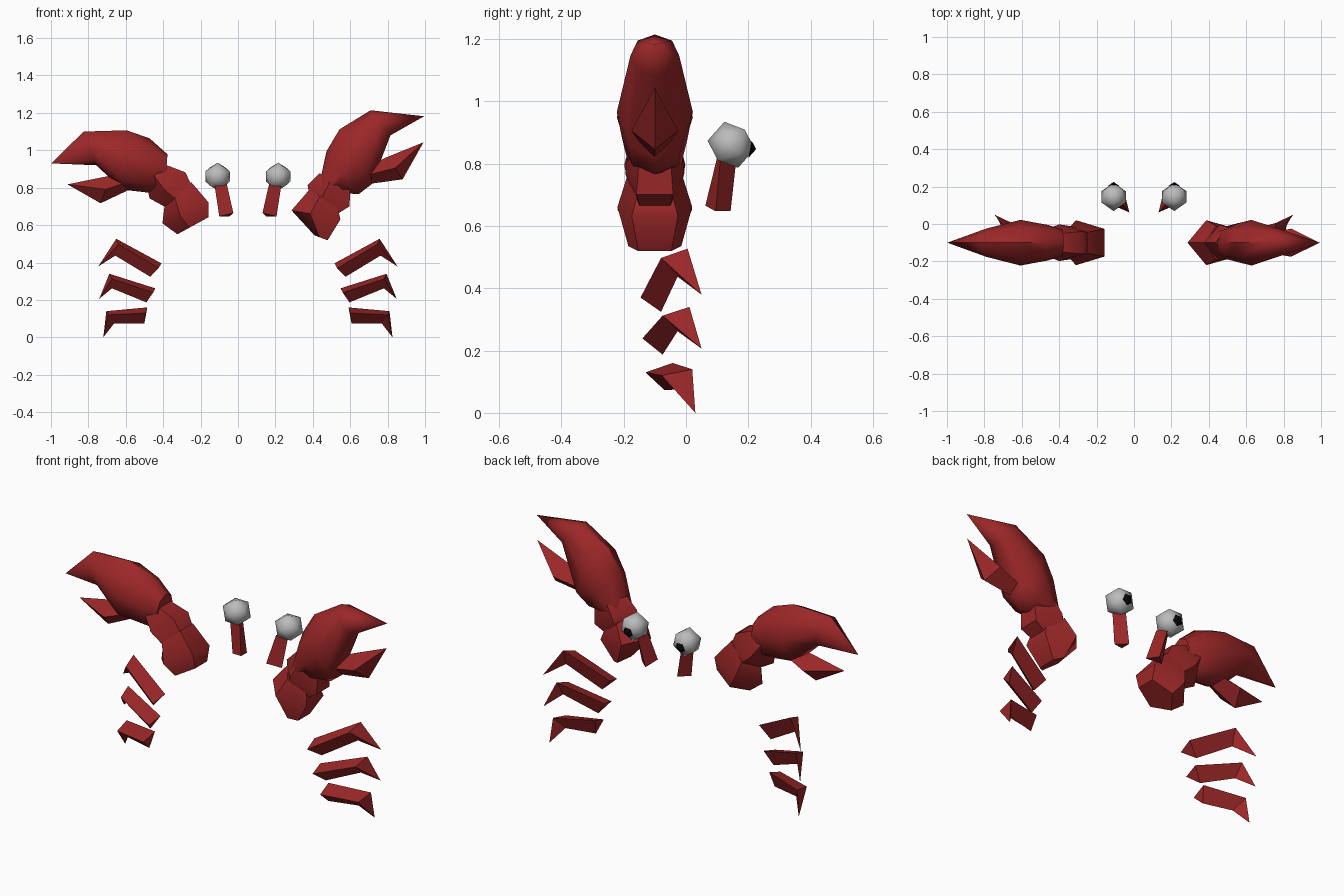
import bpy, bmesh
from math import sin, cos, pi, radians
from mathutils import Vector, Matrix

cube = bpy.data.objects.get("Cube")
if cube:
    bpy.data.objects.remove(cube)

AXIS_X = 0.053    # mirror plane of legs and eyes
CLAW_Y = -0.1     # centre plane of both arms


def material(name, rgb):
    m = bpy.data.materials.new(name)
    m.use_nodes = True
    m.diffuse_color = (*rgb, 1)
    m.node_tree.nodes["Principled BSDF"].inputs["Base Color"].default_value = (*rgb, 1)
    return m


red = material("shell red", (0.33, 0.02, 0.021))
grey = material("eye grey", (0.5, 0.5, 0.5))
black = material("pupil black", (0.003, 0.003, 0.003))


def finish(name, bm, mat, smooth=None):
    bmesh.ops.recalc_face_normals(bm, faces=bm.faces)
    mesh = bpy.data.meshes.new(name)
    bm.to_mesh(mesh)
    bm.free()
    mesh.materials.append(mat)
    ob = bpy.data.objects.new(name, mesh)
    bpy.context.collection.objects.link(ob)
    if smooth:
        bpy.ops.object.select_all(action='DESELECT')
        ob.select_set(True)
        bpy.context.view_layer.objects.active = ob
        bpy.ops.object.shade_smooth_by_angle(angle=radians(smooth))
    return ob


def loft(name, rings, tip=None, smooth=None):
    """Skin a list of equal rings of points; close with a cap or a tip."""
    bm = bmesh.new()
    loops = [[bm.verts.new(p) for p in ring] for ring in rings]
    n = len(loops[0])
    for a, b in zip(loops, loops[1:]):
        for i in range(n):
            j = (i + 1) % n
            bm.faces.new((a[i], a[j], b[j], b[i]))
    bm.faces.new(loops[0])
    if tip:
        t = bm.verts.new(tip)
        for i in range(n):
            bm.faces.new((loops[-1][i], loops[-1][(i + 1) % n], t))
    else:
        bm.faces.new(loops[-1])
    return finish(name, bm, red, smooth)


def ring(top, bottom, width, n):
    """n-sided ring spanning top to bottom (x, z), with a vertex at top."""
    angles = [2 * pi * i / n for i in range(n)]
    low = min(cos(a) for a in angles)
    wide = max(sin(a) for a in angles)
    top, bottom = Vector(top), Vector(bottom)
    pts = []
    for a in angles:
        p = bottom.lerp(top, (cos(a) - low) / (1 - low))
        pts.append((p.x, CLAW_Y + width * sin(a) / wide, p.y))
    return pts


def limb(name, sections, n, tip=None, smooth=50):
    point = (tip[0], CLAW_Y, tip[1]) if tip else None
    loft(name, [ring(*s, n) for s in sections], point, smooth)


# Right arm and claw (-x): each section is (top, bottom, half width)
limb("right_arm_lower", [((-.324, .551), (-.158, .642), .085),
                         ((-.404, .61), (-.158, .722), .12),
                         ((-.393, .70), (-.249, .829), .09)], 5)
limb("right_arm_upper", [((-.366, .684), (-.238, .79), .085),
                         ((-.473, .743), (-.281, .882), .098),
                         ((-.49, .83), (-.38, .92), .08)], 5)
limb("right_claw", [((-.377, .979), (-.388, .823), .07),
                    ((-.473, 1.064), (-.447, .77), .095),
                    ((-.596, 1.107), (-.62, .79), .122),
                    ((-.826, 1.10), (-.757, .92), .075)], 8, (-.998, .93))
limb("right_pincer", [((-.6, .87), (-.58, .79), .05),
                      ((-.68, .865), (-.735, .717), .075)], 4, (-.912, .818), None)

# Left arm and claw (+x), raised higher
limb("left_arm_lower", [((.409, .545), (.479, .519), .085),
                        ((.286, .679), (.548, .631), .12),
                        ((.382, .79), (.53, .70), .09)], 5)
limb("left_arm_upper", [((.385, .745), (.54, .665), .08),
                        ((.372, .813), (.596, .70), .095),
                        ((.436, .877), (.60, .785), .085)], 5)
limb("left_claw", [((.436, .823), (.527, .775), .085),
                   ((.473, .995), (.644, .765), .105),
                   ((.543, 1.112), (.714, .818), .122),
                   ((.709, 1.214), (.815, 1.08), .078)], 8, (.995, 1.182))
limb("left_pincer", [((.70, .92), (.70, .82), .05),
                     ((.80, .965), (.88, .845), .075)], 4, (.992, 1.043), None)


def sided(side, p):
    return (p[0] if side > 0 else 2 * AXIS_X - p[0], p[1], p[2])


# Legs: triangular beam from hip to knee, then a spike to the foot
LEGS = {
    "front": ([(.53, -.146, .37), (.575, -.08, .324), (.516, -.06, .396)],
              [(.745, -.08, .497), (.762, -.027, .437), (.757, .005, .527)],
              (.853, .05, .379)),
    "middle": ([(.56, -.14, .239), (.596, -.075, .187), (.548, -.055, .262)],
               [(.78, -.075, .312), (.78, -.027, .262), (.794, .011, .34)],
               (.848, .05, .206)),
    "rear": ([(.6, -.13, .13), (.607, -.069, .073), (.591, -.043, .16)],
             [(.8, -.078, .12), (.768, -.03, .075), (.81, .02, .14)],
             (.826, .03, 0)),
}
# Eye stalks: triangular prisms leaning outward
STALK = [[(.131, .062, .665), (.206, .095, .647), (.151, .143, .647)],
         [(.166, .1, .82), (.231, .11, .81), (.186, .16, .8)]]

for label, side in (("left", 1), ("right", -1)):
    for place, (hip, knee, foot) in LEGS.items():
        loft(f"{label}_{place}_leg",
             [[sided(side, p) for p in r] for r in (hip, knee)], sided(side, foot))
    loft(f"{label}_eye_stalk", [[sided(side, p) for p in r] for r in STALK])

    # Eyeball: two five-sided rings between poles, axis tipped a little down
    place = Matrix.Translation(sided(side, (.215, .145, .86))) @ Matrix.Rotation(radians(-10), 4, 'X')
    radius = .077

    def pentagon(bm, y, r, up):
        return [bm.verts.new((r * sin(2 * pi * i / 5), y, up * r * cos(2 * pi * i / 5)))
                for i in range(5)]

    bm = bmesh.new()
    pentagon(bm, -radius * .447, radius * .894, 1)
    pentagon(bm, radius * .447, radius * .894, -1)
    for y in (-radius, radius):
        bm.verts.new((0, y, 0))
    bmesh.ops.convex_hull(bm, input=bm.verts)
    bm.transform(place)
    finish(f"{label}_eyeball", bm, grey, 50)

    # Pupil: shallow five-sided cap over the rear pole
    bm = bmesh.new()
    base = pentagon(bm, radius - .015, .031, -1)
    pole = bm.verts.new((0, radius + .004, 0))
    bm.faces.new(base)
    for i in range(5):
        bm.faces.new((base[i], base[(i + 1) % 5], pole))
    bm.transform(place)
    finish(f"{label}_pupil", bm, black)
